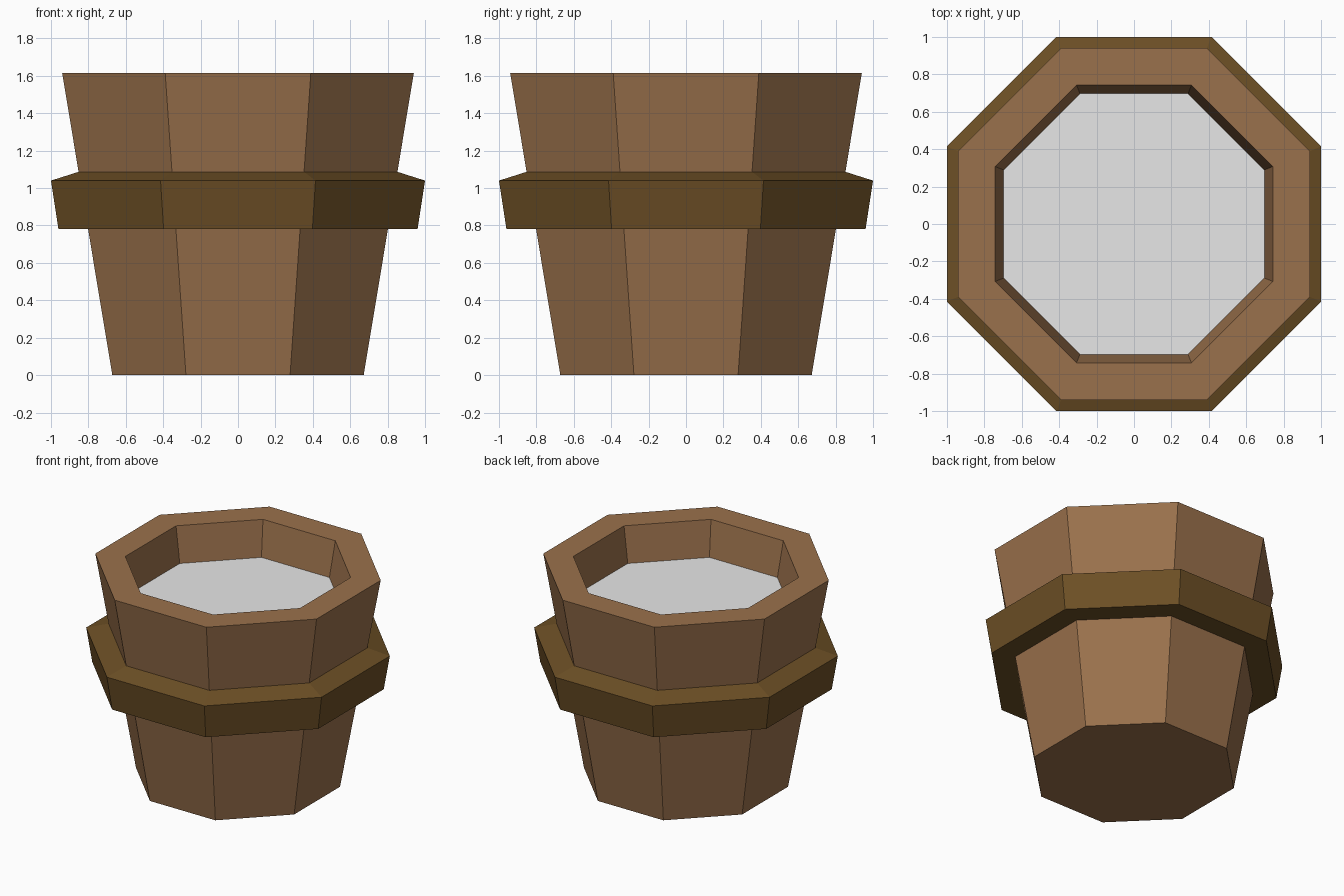
import bpy, math

if "Cube" in bpy.data.objects:
    bpy.data.objects.remove(bpy.data.objects["Cube"])

SIDES = 8


def srgb(r, g, b):
    conv = lambda c: c / 12.92 if c <= 0.04045 else ((c + 0.055) / 1.055) ** 2.4
    return tuple(conv(c / 255) for c in (r, g, b)) + (1.0,)


def material(name, rgb):
    m = bpy.data.materials.new(name)
    m.diffuse_color = srgb(*rgb)
    m.use_nodes = True
    m.node_tree.nodes["Principled BSDF"].inputs["Base Color"].default_value = m.diffuse_color
    return m


def octagon_lathe(name, profile, mat, closed=False, cap_start=False, cap_end=False):
    """Sweep (flat-side distance, height) points round z as an octagon."""
    verts, faces = [], []
    for dist, z in profile:
        r = dist / math.cos(math.pi / SIDES)
        for i in range(SIDES):
            a = 2 * math.pi * (i + 0.5) / SIDES
            verts.append((r * math.cos(a), r * math.sin(a), z))
    n = len(profile)
    for k in range(n if closed else n - 1):
        lo, hi = k * SIDES, ((k + 1) % n) * SIDES
        for i in range(SIDES):
            j = (i + 1) % SIDES
            faces.append((lo + i, lo + j, hi + j, hi + i))
    if cap_start:
        faces.append(tuple(reversed(range(SIDES))))
    if cap_end:
        faces.append(tuple(range((n - 1) * SIDES, n * SIDES)))
    mesh = bpy.data.meshes.new(name)
    mesh.from_pydata(verts, [], faces)
    mesh.materials.append(mat)
    mesh.update()
    obj = bpy.data.objects.new(name, mesh)
    bpy.context.collection.objects.link(obj)
    return obj


wood = material("brown wood", (154, 113, 76))
dark_wood = material("dark band", (108, 79, 37))
pale = material("pale grey filling", (231, 231, 231))

# Tapered bucket: base, outer wall, rim and inner wall down to the filling
octagon_lathe("bucket", [(0.672, 0), (0.94, 1.615), (0.742, 1.615), (0.697, 1.345)],
              wood, cap_start=True)

# Raised band with a sloped top
octagon_lathe("band", [(0.80, 0.78), (0.96, 0.78), (1.0, 1.04), (0.852, 1.087)],
              dark_wood)

# Flat filling inside the rim
octagon_lathe("filling", [(0.697, 1.345)], pale, cap_end=True)
